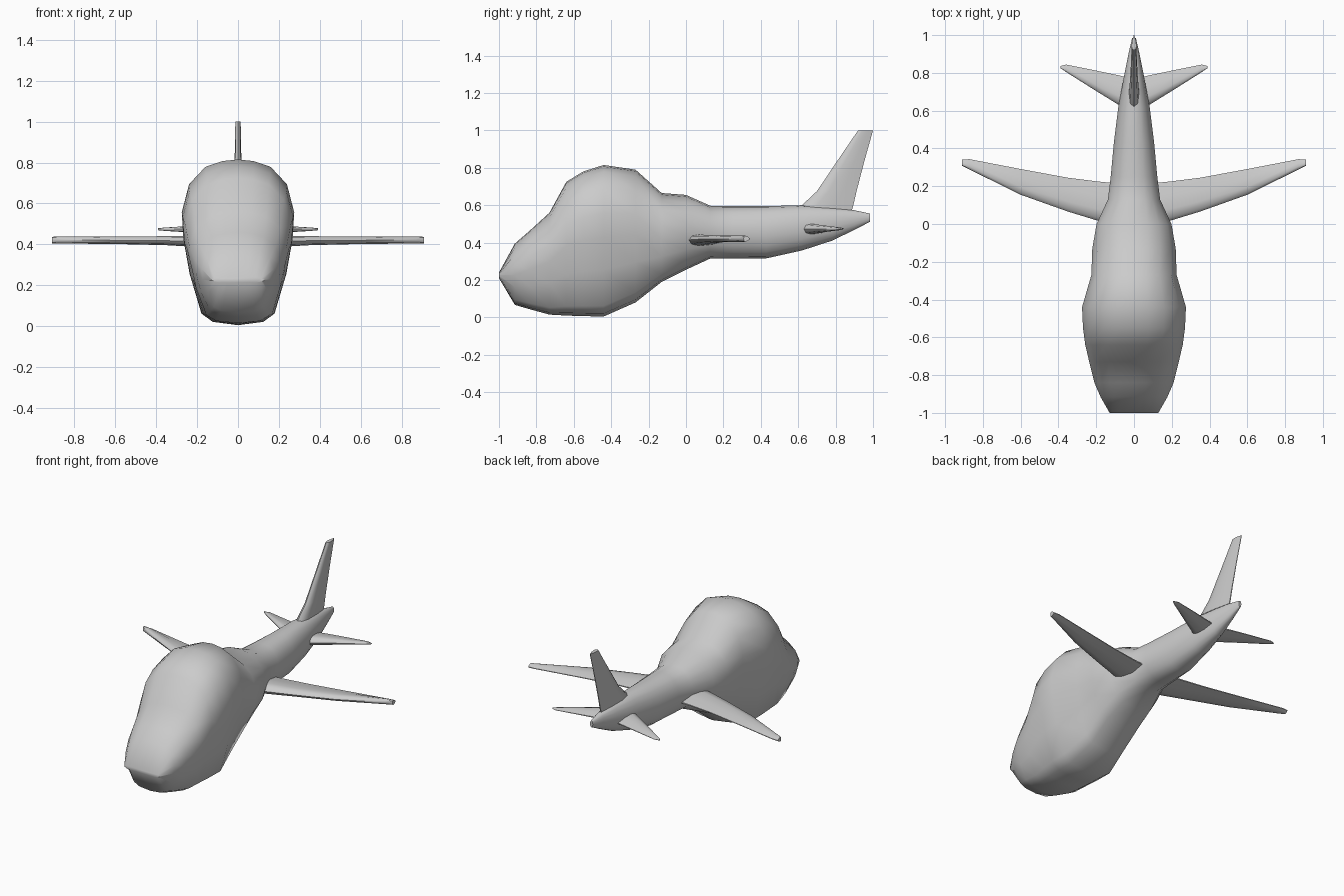
import bpy, bmesh, math
from mathutils import Vector

cube = bpy.data.objects.get("Cube")
if cube:
    bpy.data.objects.remove(cube, do_unlink=True)

grey = bpy.data.materials.new("plain grey")
grey.use_nodes = True
grey.diffuse_color = (0.6, 0.6, 0.6, 1)
grey.node_tree.nodes["Principled BSDF"].inputs["Base Color"].default_value = (0.6, 0.6, 0.6, 1)


def loft(name, rings, mirror=False):
    """Skin a list of closed rings and cap both ends."""
    bm = bmesh.new()
    loops = [[bm.verts.new(p) for p in ring] for ring in rings]
    n = len(loops[0])
    for a, b in zip(loops, loops[1:]):
        for i in range(n):
            j = (i + 1) % n
            bm.faces.new((a[i], a[j], b[j], b[i]))
    bm.faces.new(loops[0])
    bm.faces.new(loops[-1])
    bmesh.ops.recalc_face_normals(bm, faces=bm.faces)
    mesh = bpy.data.meshes.new(name)
    bm.to_mesh(mesh)
    bm.free()
    mesh.materials.append(grey)
    obj = bpy.data.objects.new(name, mesh)
    bpy.context.collection.objects.link(obj)
    if mirror:
        obj.modifiers.new("mirror", "MIRROR")
    bpy.ops.object.select_all(action="DESELECT")
    obj.select_set(True)
    bpy.context.view_layer.objects.active = obj
    bpy.ops.object.shade_smooth_by_angle(angle=math.radians(50))
    return obj


# Fuselage: egg-shaped sections at the front blending to ovals at the tail
egg = [(0, 1), (.28, .99), (.58, .955), (.87, .85), (1, .68),
       (.97, .52), (.86, .31), (.65, .07), (.45, .02), (0, 0)]
oval = [(math.sin(math.pi * i / 9) ** .85, .5 + .5 * math.cos(math.pi * i / 9))
        for i in range(9)] + [(0, 0)]
# y, bottom, top, half width, oval blend
stations = [
    (-1, .21, .24, .13, .6), (-.915, .067, .395, .178, .3), (-.84, .045, .46, .21, .15),
    (-.73, .015, .56, .237, 0), (-.64, .01, .725, .258, 0), (-.55, .007, .78, .27, 0),
    (-.44, .005, .815, .275, 0), (-.27, .08, .79, .226, .1), (-.13, .19, .665, .222, .4),
    (0, .255, .655, .2, .7), (.13, .315, .597, .14, 1), (.25, .315, .595, .125, 1),
    (.43, .316, .595, .108, 1), (.62, .358, .6, .084, 1), (.78, .41, .588, .054, 1),
    (.9, .468, .573, .03, 1), (.985, .512, .555, .01, 1)]
rings = []
for y, low, high, width, t in stations:
    half = [(e[0] * (1 - t) + o[0] * t, e[1] * (1 - t) + o[1] * t) for e, o in zip(egg, oval)]
    side = [(u * width, y, low + v * (high - low)) for u, v in half]
    rings.append(side + [(-x, yy, z) for x, yy, z in side[-2:0:-1]])
loft("fuselage", rings)

# Aerofoil outline: chord position and thickness
foil = [(0, 0), (.08, .75), (.3, 1), (.65, .7), (1, .12),
        (1, -.12), (.65, -.7), (.3, -1), (.08, -.75)]


def blade(sections, point):
    """Aerofoil rings from (span, leading edge, trailing edge, half thickness, offset)."""
    return [[point(s, le + c * (te - le), off + h * th) for c, h in foil]
            for s, le, te, th, off in sections]


def flat(s, y, z):
    return Vector((s, y, z))


def upright(s, y, x):
    return Vector((x, y, s))


# Main wings
loft("wings", blade([
    (.04, -.02, .21, .035, .41), (.2, .02, .226, .028, .415), (.35, .066, .245, .022, .418),
    (.6, .155, .291, .018, .42), (.87, .288, .343, .017, .421), (.91, .308, .342, .016, .421)],
    flat), mirror=True)

# Tailplane
loft("tailplane", blade([
    (.01, .59, .77, .034, .472), (.08, .63, .787, .027, .473), (.2, .704, .812, .018, .474),
    (.36, .805, .844, .008, .474), (.39, .826, .836, .005, .474)], flat), mirror=True)

# Upright fin
loft("tail_fin", blade([
    (.5, .56, .865, .032, 0), (.6, .62, .895, .026, 0), (.675, .7, .912, .021, 0),
    (.84, .811, .955, .016, 0), (1, .92, 1, .013, 0)], upright))
